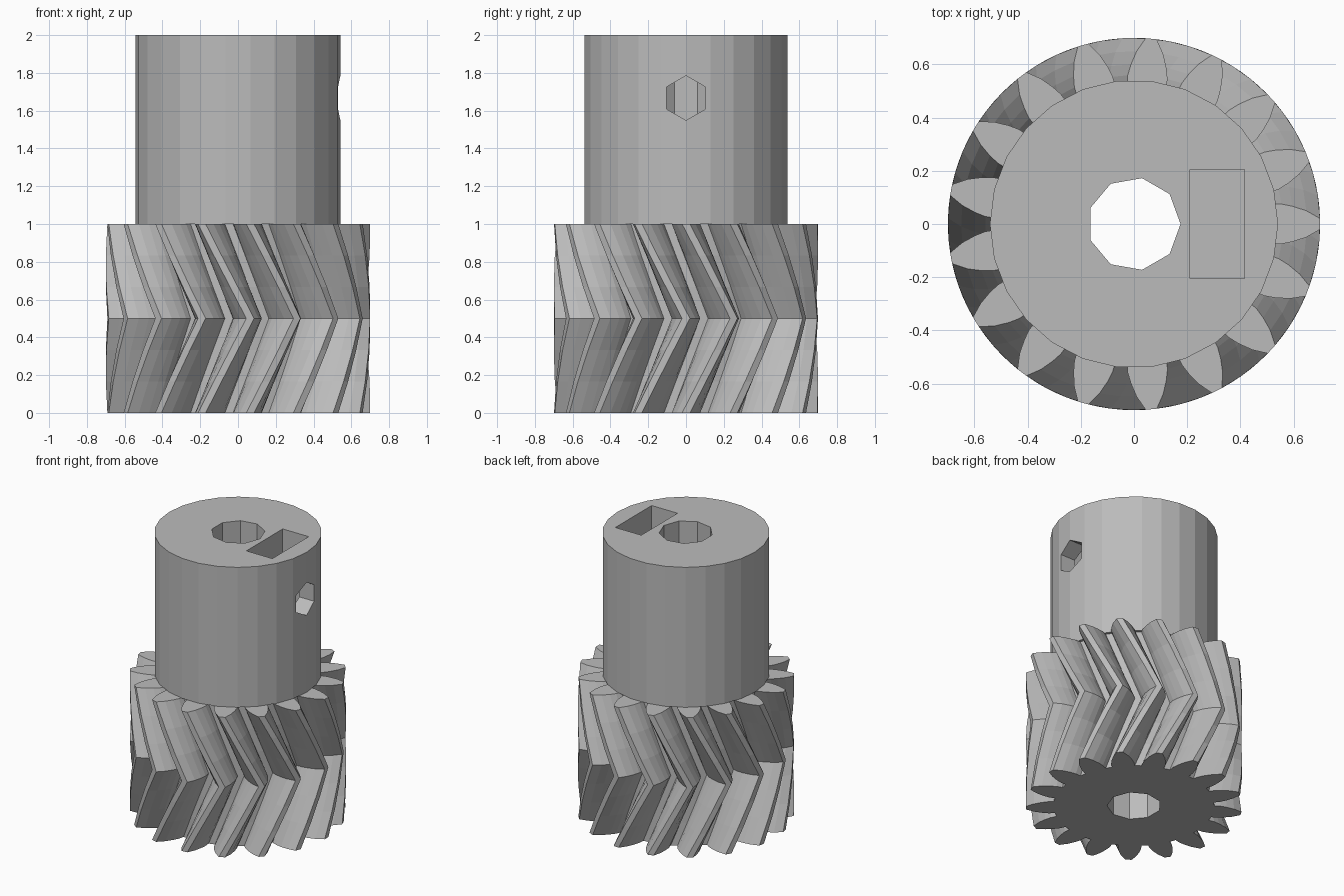
import bpy, bmesh
from math import cos, sin, pi, radians

cube = bpy.data.objects.get("Cube")
if cube:
    bpy.data.objects.remove(cube, do_unlink=True)

TEETH = 17
PITCH = 2 * pi / TEETH
SLICES = 3
# Half tooth, root to tip: radius and half angle in degrees
FLANK = [(0.52, 8.2), (0.56, 7.7), (0.60, 6.4), (0.65, 4.4), (0.70, 1.7)]

grey = bpy.data.materials.new("plain grey")
grey.use_nodes = True
colour = (0.5, 0.5, 0.5, 1)
grey.diffuse_color = colour
grey.node_tree.nodes["Principled BSDF"].inputs["Base Color"].default_value = colour


def loft(name, rings):
    """Closed solid through a stack of equal-length rings."""
    bm = bmesh.new()
    loops = [[bm.verts.new(p) for p in ring] for ring in rings]
    n = len(loops[0])
    for low, high in zip(loops, loops[1:]):
        for i in range(n):
            j = (i + 1) % n
            bm.faces.new((low[i], low[j], high[j], high[i]))
    bm.faces.new(loops[0][::-1])
    bm.faces.new(loops[-1])
    bmesh.ops.recalc_face_normals(bm, faces=bm.faces)
    mesh = bpy.data.meshes.new(name)
    bm.to_mesh(mesh)
    bm.free()
    mesh.materials.append(grey)
    obj = bpy.data.objects.new(name, mesh)
    bpy.context.collection.objects.link(obj)
    return obj


def circle(sides, r, z):
    return [(r * cos(2 * pi * i / sides), r * sin(2 * pi * i / sides), z)
            for i in range(sides)]


def gear_ring(z, twist):
    ring = []
    for t in range(TEETH):
        half = [(r, -radians(a)) for r, a in FLANK]
        for r, a in half + [(r, -a) for r, a in reversed(half)]:
            ring.append((r * cos(a + t * PITCH + twist),
                         r * sin(a + t * PITCH + twist), z))
    return ring


def cut(obj, cutter):
    mod = obj.modifiers.new("cut", 'BOOLEAN')
    mod.operation = 'DIFFERENCE'
    mod.solver = 'EXACT'
    mod.object = cutter
    bpy.context.view_layer.objects.active = obj
    bpy.ops.object.modifier_apply(modifier=mod.name)


# Herringbone gear: twists one pitch up to mid height, then back
steps = range(2 * SLICES + 1)
gear = loft("herringbone_gear", [
    gear_ring(s / (2 * SLICES), PITCH * (1 - abs(s - SLICES) / SLICES))
    for s in steps])

# Hub on top of the gear
hub = loft("hub", [circle(26, 0.542, 1.0), circle(26, 0.542, 2.0)])

# Cutters: shaft bore, nut slot, hexagonal screw hole
bore = loft("bore_cutter", [circle(9, 0.175, -0.1), circle(9, 0.175, 2.1)])
slot = loft("slot_cutter", [
    [(0.21, -0.205, z), (0.415, -0.205, z), (0.415, 0.205, z), (0.21, 0.205, z)]
    for z in (1.46, 2.1)])
screw = loft("screw_cutter", [
    [(x, b, 1.667 + a) for a, b, _ in circle(6, 0.118, 0)] for x in (0.05, 0.7)])

cut(gear, bore)
for cutter in (bore, slot, screw):
    cut(hub, cutter)
for cutter in (bore, slot, screw):
    bpy.data.objects.remove(cutter, do_unlink=True)
